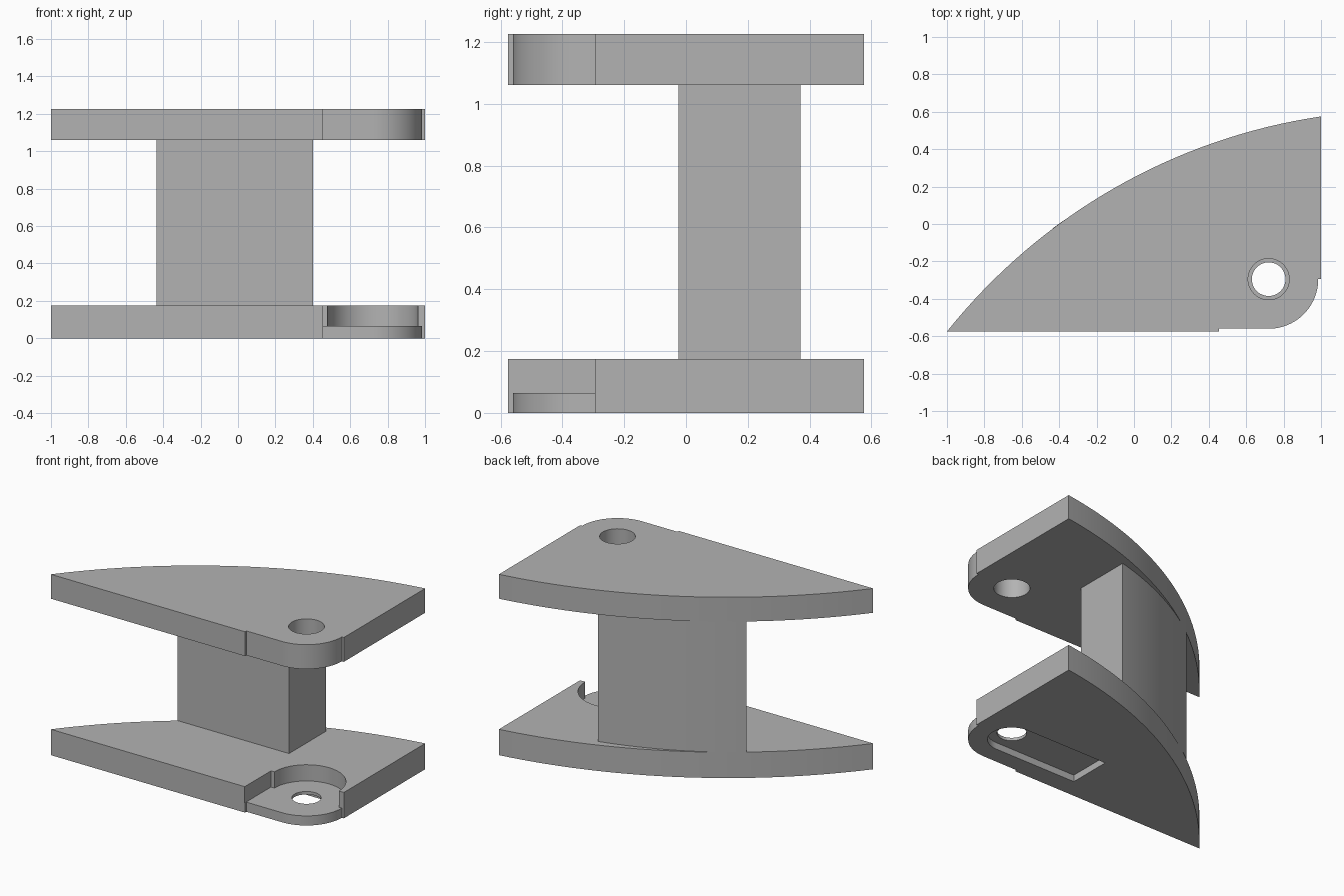
import bpy, bmesh
from math import sin, cos, atan2, asin, hypot, pi, radians
from mathutils import Vector

cube = bpy.data.objects.get("Cube")
if cube:
    bpy.data.objects.remove(cube, do_unlink=True)

grey = bpy.data.materials.new("plain grey")
grey.use_nodes = True
grey.diffuse_color = (0.45, 0.45, 0.45, 1)
grey.node_tree.nodes["Principled BSDF"].inputs["Base Color"].default_value = grey.diffuse_color


def arc(cx, cy, r, start, end, n=24):
    """Points on a circular arc, angles in degrees."""
    steps = [radians(start + (end - start) * i / n) for i in range(n + 1)]
    return [(cx + r * cos(a), cy + r * sin(a)) for a in steps]


def bowed(p, q, sagitta, n=32):
    """Arc from p to q, bulging to the right of the direction of travel."""
    p, q = Vector(p), Vector(q)
    d = q - p
    half = d.length / 2
    r = (half ** 2 + sagitta ** 2) / (2 * sagitta)
    out = Vector((d.y, -d.x)).normalized()
    c = (p + q) / 2 - out * (r - sagitta)
    mid = atan2(out.y, out.x)
    spread = asin(half / r)
    pts = [(c.x + r * cos(a), c.y + r * sin(a))
           for a in (mid - spread + 2 * spread * i / n for i in range(n + 1))]
    return pts


def prism(name, outline, z0, z1):
    """Extrude a counter-clockwise outline between two heights."""
    bm = bmesh.new()
    face = bm.faces.new([bm.verts.new((x, y, z0)) for x, y in outline])
    ext = bmesh.ops.extrude_face_region(bm, geom=[face])
    top = [g for g in ext["geom"] if isinstance(g, bmesh.types.BMVert)]
    bmesh.ops.translate(bm, verts=top, vec=(0, 0, z1 - z0))
    bmesh.ops.recalc_face_normals(bm, faces=bm.faces)
    mesh = bpy.data.meshes.new(name)
    bm.to_mesh(mesh)
    bm.free()
    obj = bpy.data.objects.new(name, mesh)
    obj.data.materials.append(grey)
    bpy.context.collection.objects.link(obj)
    return obj


def activate(obj):
    bpy.ops.object.select_all(action="DESELECT")
    obj.select_set(True)
    bpy.context.view_layer.objects.active = obj


def cut(obj, outline, z0, z1):
    """Subtract a prism from the object."""
    cutter = prism("cutter", outline, z0, z1)
    cutter.hide_render = True
    mod = obj.modifiers.new("cut", "BOOLEAN")
    mod.operation, mod.solver, mod.object = "DIFFERENCE", "EXACT", cutter
    activate(obj)
    bpy.ops.object.modifier_apply(modifier=mod.name)
    bpy.data.objects.remove(cutter, do_unlink=True)


# Shared plate outline: straight front, rounded pivot corner, bowed back
PX, PY = 0.72, -0.295
plate = [(0.455, -0.575), (0.455, -0.56)]
plate += arc(PX, PY, 0.265, -90, 0)
plate += [(1, PY)] + bowed((1, 0.575), (-1, -0.575), 0.219)

# Upper plate with its pivot hole
upper_plate = prism("upper_plate", plate, 1.06, 1.225)
cut(upper_plate, arc(PX, PY, 0.11, 0, 352.5, 47), 1, 1.3)

# Lower plate: open pocket above, slot below, smaller hole through the web
lower_plate = prism("lower_plate", plate, 0, 0.175)
pocket = [(0.453, -0.294), (0.453, -0.7), (1.1, -0.7), (1.1, -0.294)]
pocket += arc(PX, -0.294, 0.242, 0, 180)
cut(lower_plate, pocket, 0.065, 0.3)
slot = [(0.105, PY + 0.148), (0.105, PY - 0.148)] + arc(PX, PY, 0.148, -90, 90)
cut(lower_plate, slot, -0.1, 0.045)
cut(lower_plate, arc(PX, PY, 0.09, 0, 352.5, 47), -0.1, 0.3)

# Column between the plates, its back bowed like the plate edge
column = prism("column", [(0.4, -0.025)] + bowed((0.4, 0.37), (-0.437, -0.025), 0.045),
               0.175, 1.06)

for part in (upper_plate, lower_plate, column):
    activate(part)
    bpy.ops.object.shade_smooth_by_angle(angle=radians(30))
